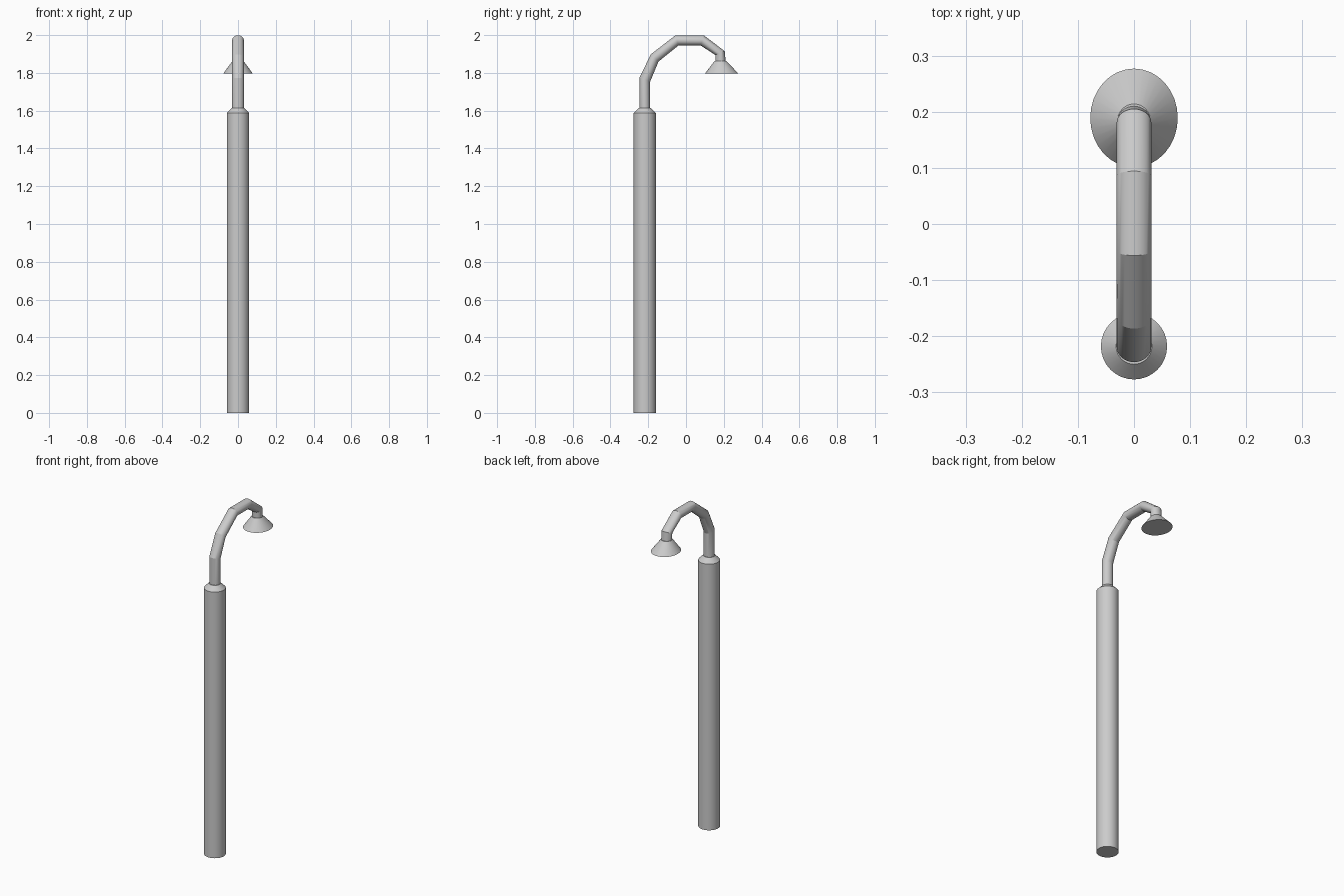
import bpy, bmesh, math
from mathutils import Vector

if "Cube" in bpy.data.objects:
    bpy.data.objects.remove(bpy.data.objects["Cube"])

SIDES = 32


def loft(name, rings):
    """Skin rings of (y, z, x radius, in-plane radius, tilt in degrees) and cap both ends."""
    bm = bmesh.new()
    loops = []
    for y, z, rx, ry, tilt in rings:
        t = math.radians(tilt)
        loop = []
        for i in range(SIDES):
            a = 2 * math.pi * i / SIDES
            s = ry * math.sin(a)
            loop.append(bm.verts.new(Vector((rx * math.cos(a), y + s * math.cos(t), z - s * math.sin(t)))))
        loops.append(loop)
    for a, b in zip(loops, loops[1:]):
        for i in range(SIDES):
            j = (i + 1) % SIDES
            bm.faces.new((a[i], a[j], b[j], b[i]))
    bm.faces.new(loops[0])
    bm.faces.new(loops[-1])
    bmesh.ops.recalc_face_normals(bm, faces=bm.faces)
    mesh = bpy.data.meshes.new(name)
    bm.to_mesh(mesh)
    bm.free()
    obj = bpy.data.objects.new(name, mesh)
    bpy.context.collection.objects.link(obj)
    bpy.ops.object.select_all(action='DESELECT')
    obj.select_set(True)
    bpy.context.view_layer.objects.active = obj
    bpy.ops.object.shade_smooth_by_angle(angle=math.radians(20))
    return obj


POLE_Y, LAMP_Y = -0.218, 0.189

# straight post with chamfered shoulder
loft("post", [(POLE_Y, z, r, r, 0) for z, r in
              ((0, 0.059), (1.587, 0.059), (1.614, 0.032))])

# curved arm: few straight segments bending over the front
loft("arm", [
    (POLE_Y, 1.60, 0.031, 0.028, 0),
    (POLE_Y, 1.764, 0.031, 0.030, 20),
    (-0.166, 1.879, 0.031, 0.028, 43),
    (-0.048, 1.972, 0.031, 0.028, 73),
    (0.086, 1.972, 0.031, 0.028, 107),
    (0.180, 1.905, 0.031, 0.027, 158),
    (0.183, 1.850, 0.030, 0.028, 180),
])

# flared lamp shade, slightly oval, closed underneath
loft("lamp_shade", [
    (0.182, 1.862, 0.030, 0.032, 0),
    (LAMP_Y, 1.797, 0.078, 0.088, 0),
])
